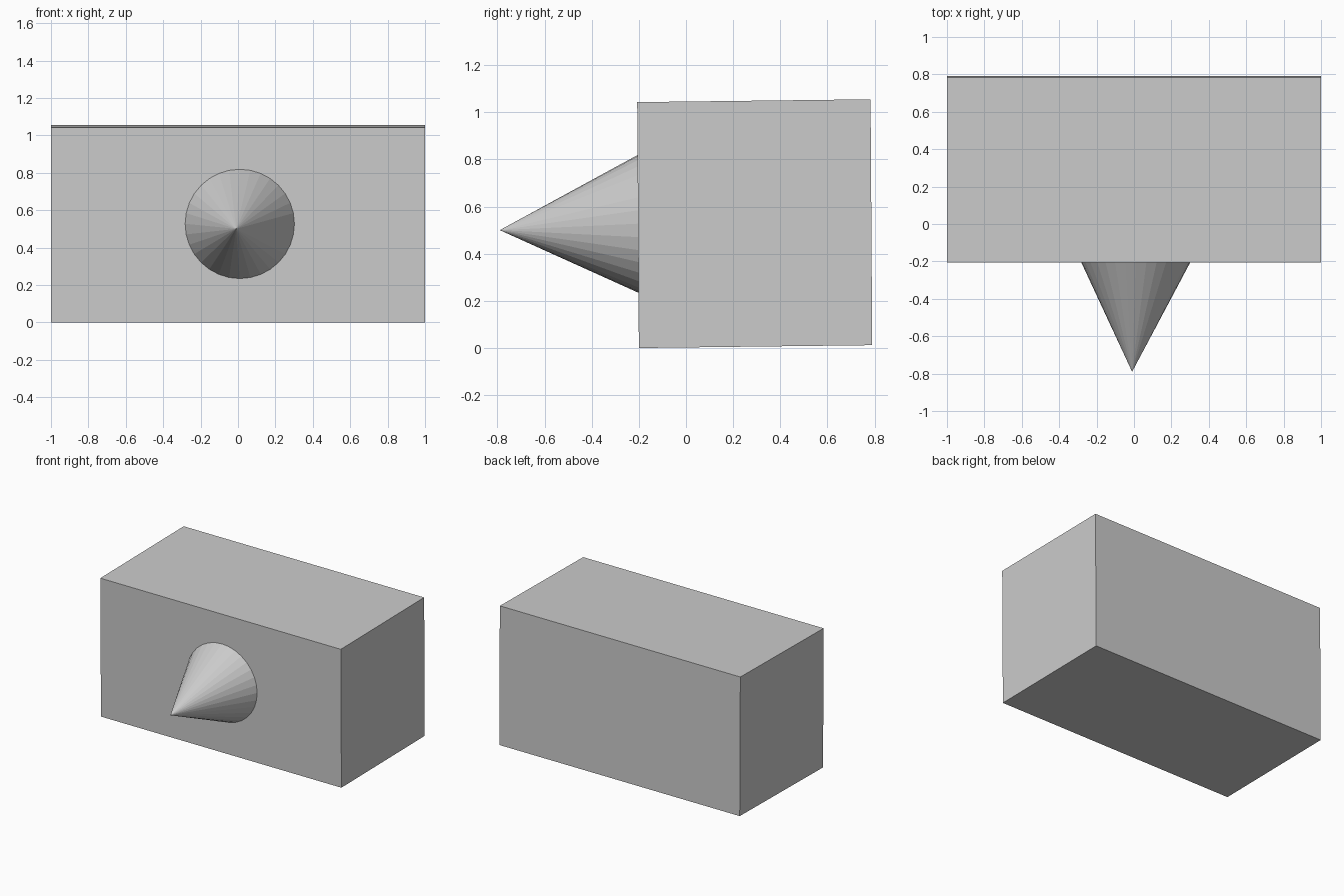
import bpy
import bmesh
from math import pi
from mathutils import Matrix, Vector

default = bpy.data.objects.get("Cube")
if default:
    bpy.data.objects.remove(default, do_unlink=True)

grey = bpy.data.materials.new("light grey")
grey.use_nodes = True
colour = (0.6, 0.6, 0.6, 1)
grey.diffuse_color = colour
grey.node_tree.nodes["Principled BSDF"].inputs["Base Color"].default_value = colour


def finish(bm, name):
    bmesh.ops.recalc_face_normals(bm, faces=bm.faces)
    mesh = bpy.data.meshes.new(name)
    bm.to_mesh(mesh)
    bm.free()
    mesh.materials.append(grey)
    obj = bpy.data.objects.new(name, mesh)
    bpy.context.collection.objects.link(obj)
    return obj


# Block: slightly tilted side profile, extruded across the full width
bm = bmesh.new()
profile = [(-0.2, 0), (0.79, 0.012), (0.783, 1.055), (-0.207, 1.043)]
side = bm.faces.new([bm.verts.new((-1, y, z)) for y, z in profile])
extruded = bmesh.ops.extrude_face_region(bm, geom=[side])["geom"]
bmesh.ops.translate(bm, vec=(2, 0, 0),
                    verts=[v for v in extruded if isinstance(v, bmesh.types.BMVert)])
finish(bm, "block")

# Cone: its base sits just inside the block, its tip leans a little off centre
bm = bmesh.new()
bmesh.ops.create_cone(bm, cap_ends=True, segments=32, radius1=0.299, radius2=0,
                      depth=0.6, matrix=Matrix.Rotation(pi / 2, 4, "X"))
bmesh.ops.remove_doubles(bm, verts=bm.verts, dist=0.0001)
bmesh.ops.translate(bm, vec=(0.01, -0.49, 0.528), verts=bm.verts)
tip = min(bm.verts, key=lambda v: v.co.y)
tip.co = Vector((-0.01, -0.79, 0.5))
finish(bm, "cone")
